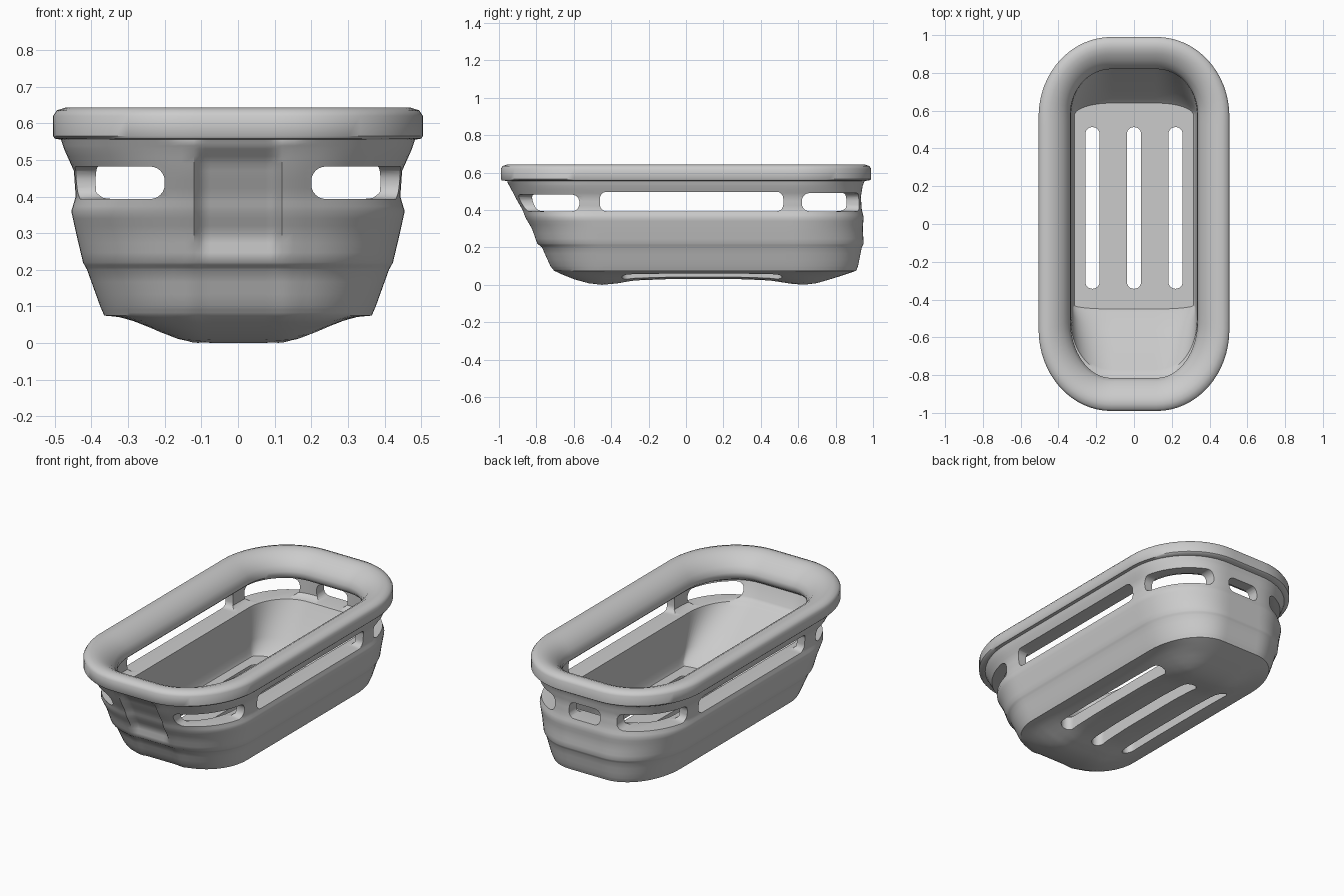
import bpy, bmesh, math
from mathutils import Matrix

if "Cube" in bpy.data.objects:
    bpy.data.objects.remove(bpy.data.objects["Cube"])


def lerp(a, b, t):
    return a + (b - a) * t


def interp(table, v):
    for (a, fa), (b, fb) in zip(table, table[1:]):
        if v <= b:
            return lerp(fa, fb, max(0, (v - a) / (b - a)))
    return table[-1][1]


def smooth(t):
    t = min(1, max(0, t))
    return t * t * (3 - 2 * t)


def outline(z, hx, fr, bk, ysf, ysb, flat=0.12):
    """Long oval with flat end centres; right half then mirrored left half."""
    half = [(flat * i / 8, fr) for i in range(8)]
    for i in range(16):
        a = math.pi / 2 * i / 16
        half.append((flat + (hx - flat) * math.sin(a), ysf - (ysf - fr) * math.cos(a)))
    half += [(hx, lerp(ysf, ysb, i / 24)) for i in range(24)]
    for i in range(16):
        a = math.pi / 2 * i / 16
        half.append((flat + (hx - flat) * math.cos(a), ysb + (bk - ysb) * math.sin(a)))
    half += [(flat * (1 - i / 8), bk) for i in range(9)]
    pts = half + [(-x, y) for x, y in half[-2:0:-1]]
    return [(x, y, z) for x, y in pts]


def shrink(ring, s, zfun):
    """Pull a ring towards the centre spine."""
    out = []
    for x, y, z in ring:
        c = min(0.5, max(-0.35, y))
        px, py = x * s, lerp(c, y, s)
        out.append((px, py, zfun(px, py)))
    return out


# Section levels: z, half width, front y, back y, straight start, straight end
outer = [
    (.075, .365, -.70, .91, -.44, .57), (.10, .376, -.72, .92, -.44, .57),
    (.20, .412, -.765, .94, -.46, .57), (.22, .423, -.79, .95, -.47, .57),
    (.30, .442, -.82, .945, -.48, .57), (.36, .455, -.855, .95, -.50, .57),
    (.40, .443, -.87, .94, -.50, .57), (.47, .448, -.91, .935, -.51, .57),
    (.53, .475, -.94, .945, -.53, .57), (.555, .483, -.955, .955, -.53, .57),
]
rim_and_inside = [
    (.558, .500, -.985, .98, -.55, .57), (.565, .505, -.99, .99, -.56, .57),
    (.62, .505, -.99, .99, -.56, .57), (.635, .495, -.98, .98, -.56, .57),
    (.643, .470, -.955, .955, -.55, .57), (.643, .445, -.93, .93, -.55, .57),
    (.632, .41, -.90, .90, -.54, .57), (.61, .375, -.865, .865, -.53, .57),
    (.58, .350, -.835, .835, -.52, .58), (.55, .337, -.815, .82, -.51, .58),
    (.525, .340, -.815, .82, -.51, .58), (.505, .362, -.83, .835, -.50, .58),
    (.49, .395, -.85, .87, -.50, .58), (.41, .395, -.82, .87, -.50, .58),
    (.396, .380, -.81, .855, -.50, .58), (.39, .336, -.79, .82, -.50, .58),
    (.37, .333, -.77, .81, -.50, .58), (.20, .328, -.56, .71, -.46, .58),
    (.13, .324, -.47, .66, -.435, .58), (.11, .315, -.45, .64, -.43, .575),
]

# Belly underneath: deepest near both ends
depth = [(-.71, 0), (-.60, .045), (-.52, .067), (-.45, .075), (-.37, .068), (-.28, .052),
         (-.1, .045), (.3, .045), (.45, .052), (.56, .069), (.63, .075), (.7, .066), (.8, .037), (.91, 0)]


def belly(x, y):
    return .075 - interp(depth, y) * smooth((.36 - abs(x)) / .26)


rings = [shrink(outline(*outer[0]), i / 10, belly) for i in range(10)]

# Outer wall, with a shallow scoop between the two front ribs
for a, b in zip(outer, outer[1:]):
    for k in range(3):
        lvl = [lerp(p, q, k / 3) for p, q in zip(a, b)]
        ring = []
        for x, y, z in outline(*lvl):
            if y < -.5:
                side = smooth((.125 - abs(x)) / .035)
                y += .024 * side * smooth((z - .23) / .06) * smooth((.54 - z) / .05)
                y -= .008 * max(0, 1 - abs(abs(x) - .135) / .04)
            ring.append((x, y, z))
        rings.append(ring)
rings.append(outline(*outer[-1]))
rings += [outline(*lvl) for lvl in rim_and_inside]
floor = outline(*rim_and_inside[-1])
rings += [shrink(floor, i / 3, lambda x, y: .11) for i in (2, 1, 0)]

# Double-walled tub lofted through all rings
bm = bmesh.new()
loops = [[bm.verts.new(p) for p in ring] for ring in rings]
n = len(loops[0])
for a, b in zip(loops, loops[1:]):
    for i in range(n):
        j = (i + 1) % n
        bm.faces.new((a[i], a[j], b[j], b[i]))
bmesh.ops.remove_doubles(bm, verts=bm.verts, dist=1e-5)
bmesh.ops.recalc_face_normals(bm, faces=bm.faces)
mesh = bpy.data.meshes.new("basket_tub")
bm.to_mesh(mesh)
bm.free()
tub = bpy.data.objects.new("basket_tub", mesh)
bpy.context.collection.objects.link(tub)

# Cutters for wall windows and floor slots
cut = bmesh.new()


def cutter(lo, hi, radius, vertical=False):
    piece = bmesh.new()
    size = [h - l for l, h in zip(lo, hi)]
    mid = [(h + l) / 2 for l, h in zip(lo, hi)]
    bmesh.ops.create_cube(piece, size=1, matrix=Matrix.Translation(mid) @ Matrix.Diagonal((*size, 1)))
    edges = [e for e in piece.edges
             if not vertical or abs(e.verts[0].co.z - e.verts[1].co.z) > .01]
    bmesh.ops.bevel(piece, geom=edges, offset=radius, segments=6, profile=.5, affect='EDGES')
    tmp = bpy.data.meshes.new("tmp")
    piece.to_mesh(tmp)
    piece.free()
    cut.from_mesh(tmp)
    bpy.data.meshes.remove(tmp)


for s in (-1, 1):
    def sided(x0, x1, y0, y1, z0, z1, r):
        xs = sorted((s * x0, s * x1))
        cutter((xs[0], y0, z0), (xs[1], y1, z1), r)
    sided(.25, .7, -.46, .52, .393, .497, .035)
    sided(.20, .7, -1.2, -.57, .393, .482, .04)
    sided(.20, .7, .62, 1.2, .393, .49, .04)
cutter((-.10, .68, .393), (.10, 1.2, .485), .035)
for x in (-.22, 0, .22):
    cutter((x - .038, -.343, -.1), (x + .038, .513, .2), .0375, True)

cut_mesh = bpy.data.meshes.new("opening_cutter")
cut.to_mesh(cut_mesh)
cut.free()
cut_obj = bpy.data.objects.new("opening_cutter", cut_mesh)
bpy.context.collection.objects.link(cut_obj)
cut_obj.hide_render = True

mod = tub.modifiers.new("openings", 'BOOLEAN')
mod.operation = 'DIFFERENCE'
mod.solver = 'EXACT'
mod.object = cut_obj
bpy.context.view_layer.objects.active = tub
tub.select_set(True)
bpy.ops.object.modifier_apply(modifier=mod.name)
bpy.data.objects.remove(cut_obj)
bpy.ops.object.shade_smooth_by_angle(angle=math.radians(40))
